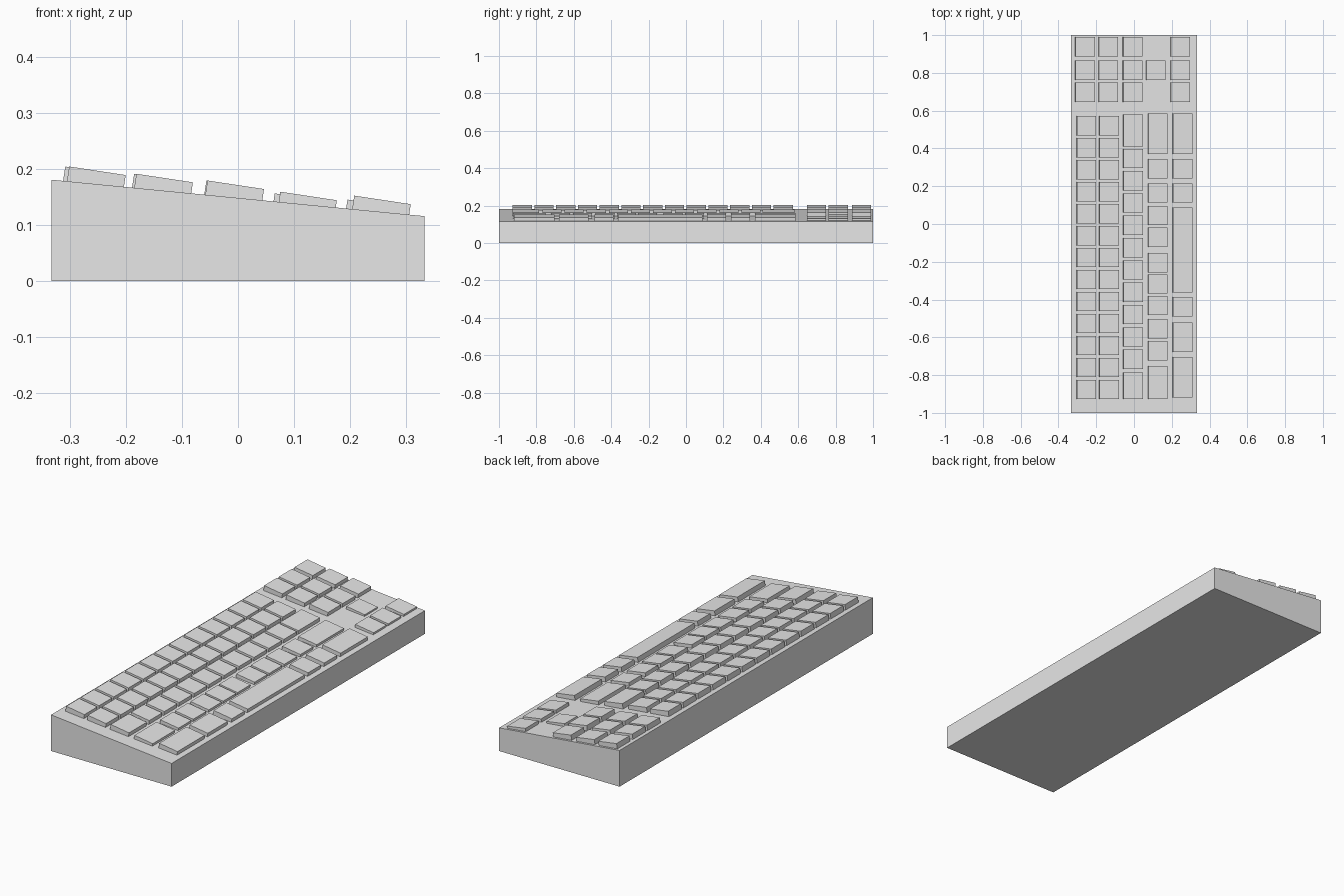
import bpy
import bmesh
from math import radians
from mathutils import Matrix, Vector

default = bpy.data.objects.get("Cube")
if default:
    bpy.data.objects.remove(default, do_unlink=True)

KEY = 0.102          # side of a square key
THICK = 0.029        # key thickness
TILT = radians(8.6)  # keys lean more steeply than the case

grey = bpy.data.materials.new("plain grey")
grey.use_nodes = True
colour = (0.8, 0.8, 0.8, 1)
grey.diffuse_color = colour
grey.node_tree.nodes["Principled BSDF"].inputs["Base Color"].default_value = colour


def make_object(name, bm):
    bmesh.ops.recalc_face_normals(bm, faces=bm.faces)
    mesh = bpy.data.meshes.new(name)
    bm.to_mesh(mesh)
    bm.free()
    mesh.materials.append(grey)
    obj = bpy.data.objects.new(name, mesh)
    bpy.context.collection.objects.link(obj)
    return obj


def key_row(name, x, top, keys):
    """One object holding a row of tilted keys, given as (centre y, length)."""
    bm = bmesh.new()
    for y, length in keys:
        place = (Matrix.Translation((x, y, top))
                 @ Matrix.Rotation(TILT, 4, 'Y')
                 @ Matrix.Translation((0, 0, -THICK / 2))
                 @ Matrix.Diagonal((KEY, length, THICK, 1)))
        bmesh.ops.create_cube(bm, size=1, matrix=place)
    return make_object(name, bm)


def squares(*centres):
    return [(y, KEY) for y in centres]


def run(first, step, count):
    return squares(*(first - step * i for i in range(count)))


# Wedge case, extruded from its end profile
bm = bmesh.new()
profile = [(-0.333, 0), (0.333, 0), (0.333, 0.116), (-0.333, 0.181)]
end = bm.faces.new([bm.verts.new((x, -1, z)) for x, z in profile])
grown = bmesh.ops.extrude_face_region(bm, geom=[end])["geom"]
bmesh.ops.translate(bm, vec=Vector((0, 2, 0)),
                    verts=[v for v in grown if isinstance(v, bmesh.types.BMVert)])
make_object("case", bm)

# Main key block, one row at a time
number_row = run(0.52, 0.1163, 13)
key_row("number_keys", -0.251, 0.197, number_row)
key_row("upper_letter_keys", -0.131, 0.184, number_row)
key_row("home_keys", -0.004, 0.172,
        [(0.495, 0.17)] + run(0.347, 0.1181, 10) + [(-0.857, 0.14)])
key_row("lower_letter_keys", 0.126, 0.152,
        [(0.477, 0.215), (-0.838, 0.175)]
        + squares(0.292, 0.164, 0.045, -0.07, -0.205, -0.318, -0.432, -0.554, -0.671))
key_row("space_bar", 0.258, 0.145, [(-0.138, 0.45)])
key_row("bottom_keys", 0.258, 0.145,
        [(0.477, 0.215), (-0.6, 0.157), (-0.811, 0.215)]
        + squares(0.292, 0.164, -0.438))

# Side cluster beyond the main block
cluster = squares(0.938, 0.814, 0.698)
for name, x, top in (("first", -0.258, 0.197), ("second", -0.135, 0.184),
                     ("third", -0.006, 0.172), ("last", 0.246, 0.138)):
    key_row(name + "_cluster_keys", x, top, cluster)
key_row("single_cluster_key", 0.116, 0.149, cluster[1:2])
